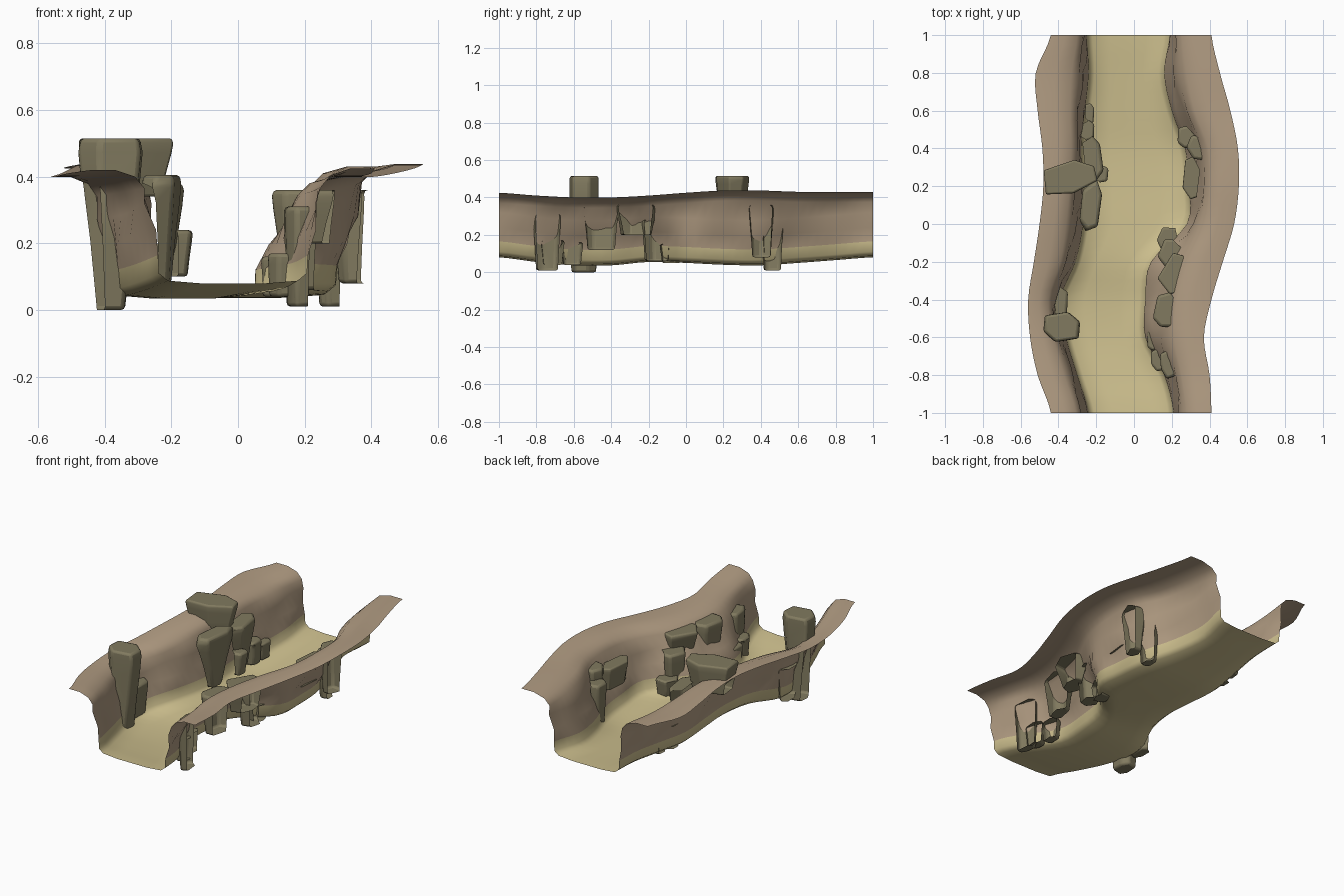
import bpy, bmesh, math, random

if "Cube" in bpy.data.objects:
    bpy.data.objects.remove(bpy.data.objects["Cube"])

random.seed(4)


def material(name, rgb):
    m = bpy.data.materials.new(name)
    m.diffuse_color = (*rgb, 1)
    m.use_nodes = True
    m.node_tree.nodes["Principled BSDF"].inputs["Base Color"].default_value = m.diffuse_color
    return m


SAND = material("sand", (0.62, 0.53, 0.275))
CLIFF = material("cliff", (0.45, 0.34, 0.23))
STONE = material("stone", (0.22, 0.195, 0.115))

# Plan curves, sampled every 0.2 along y from -1 to 1
OUT_L = [-.44, -.51, -.55, -.56, -.53, -.50, -.48, -.485, -.51, -.52, -.44]
RIM_L = [-.28, -.34, -.40, -.43, -.36, -.33, -.31, -.30, -.30, -.29, -.27]
FOOT_L = [-.24, -.30, -.36, -.39, -.31, -.27, -.27, -.28, -.26, -.24, -.25]
FOOT_R = [.21, .16, .06, .06, .09, .28, .29, .27, .20, .16, .19]
RIM_R = [.25, .22, .18, .19, .25, .34, .37, .36, .28, .24, .22]
OUT_R = [.41, .40, .37, .41, .47, .53, .555, .55, .51, .455, .41]
FLOOR = [.08, .055, .037, .037, .055, .05, .04, .037, .05, .065, .08]
TOP_L = [.42, .41, .40, .40, .41, .425, .435, .435, .43, .425, .425]
TOP_R = [.425, .41, .40, .40, .41, .425, .437, .437, .43, .43, .43]


def sample(c, y):
    """Catmull-Rom value of a plan curve at y."""
    t = min(max((y + 1) * 5, 0), 9.9999)
    i = int(t)
    f = t - i
    a, b, d, e = c[max(i - 1, 0)], c[i], c[i + 1], c[min(i + 2, 10)]
    return b + .5 * f * (d - a + f * (2 * a - 5 * b + 4 * d - e + f * (3 * (b - d) + e - a)))


def bank(y, out, rim, foot, top):
    """One cliff side from the outer rim down to the floor edge."""
    o, r, f, t, z = (sample(c, y) for c in (out, rim, foot, top, FLOOR))
    w = .012 * math.sin(y * 17 + o * 9)
    return [(o, t), (r + (o - r) * .55, t), (r + (o - r) * .18, t - .02),
            (r, t - .055), (f + (r - f) * .75 + w, z + .24), (f + (r - f) * .4 - w, z + .16),
            (f, z + .085), (f * .985, z + .03), (f - math.copysign(.03, o), z + .008)]


# Canyon sheet: cliffs and sandy floor swept along y
bm = bmesh.new()
rows = []
N = 40
for i in range(N + 1):
    y = -1 + 2 * i / N
    left = bank(y, OUT_L, RIM_L, FOOT_L, TOP_L)
    right = bank(y, OUT_R, RIM_R, FOOT_R, TOP_R)
    a, b = left[-1][0], right[-1][0]
    mid = [(a + (b - a) * k / 4, sample(FLOOR, y)) for k in (1, 2, 3)]
    rows.append([bm.verts.new((x, y, z)) for x, z in left + mid + right[::-1]])
cols = len(rows[0])
for p, q in zip(rows, rows[1:]):
    for j in range(cols - 1):
        face = bm.faces.new((p[j], p[j + 1], q[j + 1], q[j]))
        face.smooth = True
        face.material_index = 0 if 6 <= j < cols - 7 else 1
me = bpy.data.meshes.new("canyon_ground")
bm.to_mesh(me)
me.materials.append(SAND)
me.materials.append(CLIFF)
canyon = bpy.data.objects.new("canyon_ground", me)
bpy.context.collection.objects.link(canyon)


def rock(name, x0, x1, y0, y1, z0, z1, base=.6, turn=0, ybase=.8):
    """Irregular tapered prism, bevelled; the side buried in the cliff is left open."""
    cx, cy, hx, hy = (x0 + x1) / 2, (y0 + y1) / 2, (x1 - x0) / 2, (y1 - y0) / 2
    turn = math.radians(turn)
    side = math.copysign(1, cx)
    n = 6
    ring = []
    for k in range(n):
        a = 2 * math.pi * (k + random.uniform(-.2, .2)) / n + .4
        ring.append((max(-1, min(1, 1.2 * math.cos(a))), max(-1, min(1, 1.2 * math.sin(a)))))
    bm = bmesh.new()
    loops = []
    for t, g in ((0, 0), (.4, .4), (.75, .85), (.92, 1), (1, .85)):
        loop = []
        sx, sy = base + (1 - base) * g, ybase + (1 - ybase) * g
        for u, v in ring:
            px, py = u * hx * sx, v * hy * sy
            loop.append(bm.verts.new((cx + px * math.cos(turn) - py * math.sin(turn),
                                      cy + px * math.sin(turn) + py * math.cos(turn),
                                      z0 + (z1 - z0) * t)))
        loops.append(loop)
    for p, q in zip(loops, loops[1:]):
        for k in range(n):
            bm.faces.new((p[k], p[(k + 1) % n], q[(k + 1) % n], q[k]))
    bm.faces.new(loops[0][::-1])
    bm.faces.new(loops[-1])
    bm.normal_update()
    back = [f for f in bm.faces
            if f.normal.x * side > .4 and f.calc_center_median().z < .39]
    bmesh.ops.delete(bm, geom=back, context='FACES')
    me = bpy.data.meshes.new(name)
    bm.to_mesh(me)
    me.materials.append(STONE)
    ob = bpy.data.objects.new(name, me)
    bpy.context.collection.objects.link(ob)
    bev = ob.modifiers.new("bevel", 'BEVEL')
    bev.width = .012
    bev.segments = 2
    bev.limit_method = 'ANGLE'
    bev.angle_limit = math.radians(20)
    bpy.ops.object.select_all(action='DESELECT')
    bpy.context.view_layer.objects.active = ob
    ob.select_set(True)
    bpy.ops.object.shade_smooth_by_angle(angle=math.radians(40))


# Left bank rocks
rock("left_pillar", -.48, -.285, -.625, -.465, 0, .515, .45, 0, .85)
rock("left_pillar_side_rock", -.44, -.35, -.50, -.33, .05, .25, .7)
rock("left_rim_boulder", -.485, -.20, .16, .33, .34, .515, .75, 14)
rock("left_overhang", -.27, -.17, .22, .47, .10, .38, .4, 8, .5)
rock("left_knob", -.215, -.135, .22, .31, .10, .24, .6)
rock("left_long_rock", -.28, -.175, -.04, .24, .08, .405, .5, -6, .35)
rock("left_small_rock_a", -.28, -.21, .44, .55, .06, .20, .9)
rock("left_small_rock_b", -.26, -.21, .53, .64, .06, .16, .9)

# Right bank rocks
rock("right_rock_a", .23, .32, .40, .52, .01, .30, .7)
rock("right_rock_b", .28, .40, .34, .47, .08, .36, .6, -20)
rock("right_rock_c", .26, .35, .13, .36, .19, .33, .5, -4)
rock("right_floor_rock", .13, .23, -.14, -.01, .05, .15, .8, -25)
rock("right_ledge_rock", .14, .32, -.38, -.16, .20, .36, .5, -25)
rock("right_ledge_foot", .13, .25, -.24, -.08, .06, .28, .8, -15)
rock("right_pillar", .11, .24, -.55, -.36, .12, .36, .6, -12)
rock("right_small_rock_a", .07, .14, -.67, -.55, .04, .16, .9)
rock("right_small_rock_b", .09, .17, -.78, -.65, .04, .17, .9)
rock("right_tall_rock", .14, .215, -.82, -.67, .01, .31, .8, 8)
